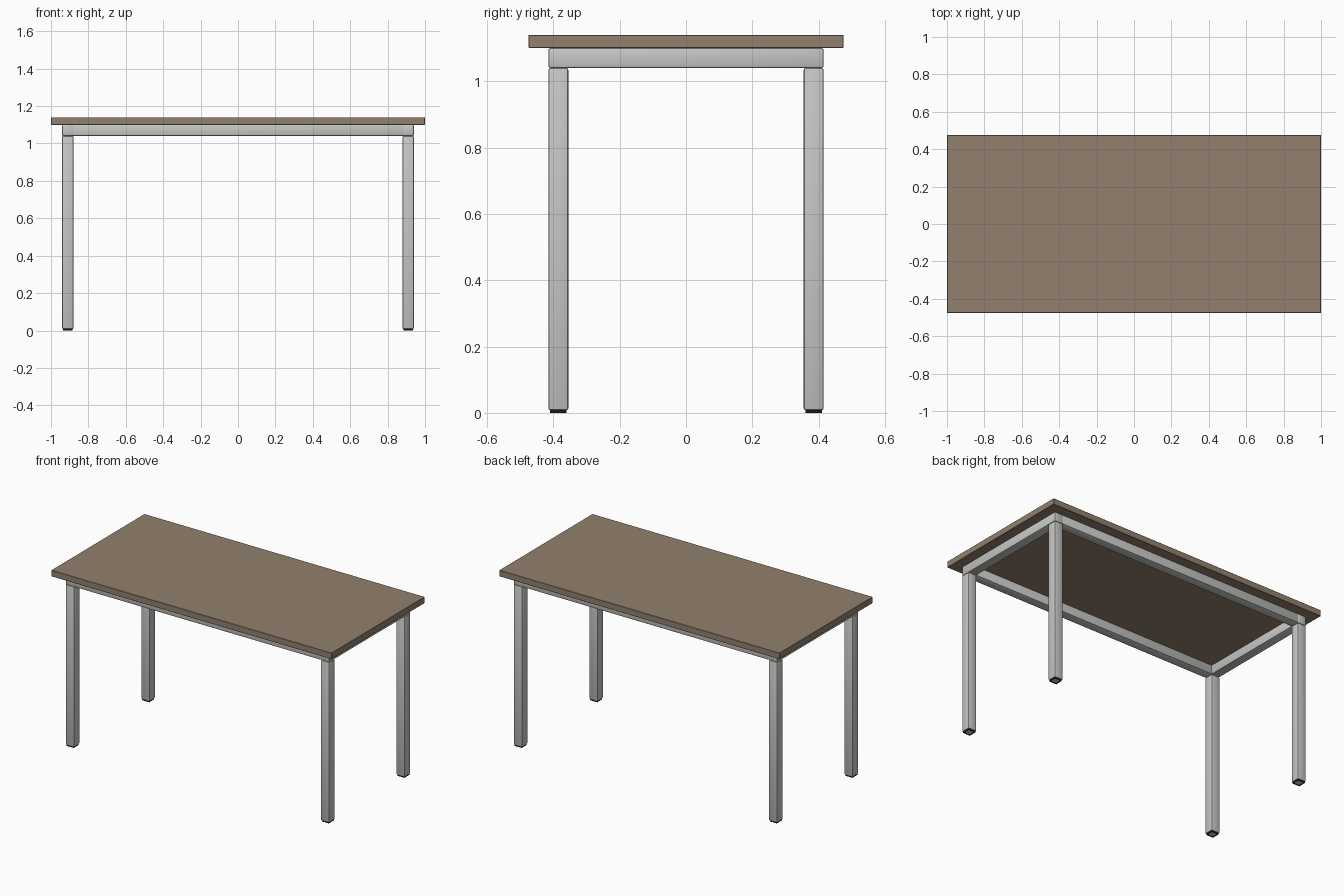
import bpy
import bmesh
from mathutils import Matrix

cube = bpy.data.objects.get("Cube")
if cube:
    bpy.data.objects.remove(cube, do_unlink=True)


def material(name, rgb):
    mat = bpy.data.materials.new(name)
    mat.use_nodes = True
    mat.diffuse_color = (*rgb, 1)
    mat.node_tree.nodes["Principled BSDF"].inputs["Base Color"].default_value = (*rgb, 1)
    return mat


wood = material("brown wood", (0.29, 0.22, 0.155))
metal = material("light grey metal", (0.57, 0.57, 0.56))
rubber = material("black rubber", (0.01, 0.01, 0.01))


def box(name, low, high, mat, bevel=0.0, segments=2):
    """Box between two corners, with softened edges."""
    size = [b - a for a, b in zip(low, high)]
    centre = [(a + b) / 2 for a, b in zip(low, high)]
    bm = bmesh.new()
    bmesh.ops.create_cube(bm, size=1, matrix=Matrix.Diagonal((*size, 1)))
    if bevel:
        bmesh.ops.bevel(bm, geom=bm.edges[:], offset=bevel, segments=segments,
                        affect='EDGES', profile=0.5)
    mesh = bpy.data.meshes.new(name)
    bm.to_mesh(mesh)
    bm.free()
    mesh.materials.append(mat)
    obj = bpy.data.objects.new(name, mesh)
    obj.location = centre
    bpy.context.collection.objects.link(obj)
    bpy.ops.object.select_all(action='DESELECT')
    obj.select_set(True)
    bpy.context.view_layer.objects.active = obj
    bpy.ops.object.shade_smooth_by_angle()
    return obj


def foot_pad(name, x, y):
    """Black square foot with a pale recessed centre."""
    bm = bmesh.new()
    bmesh.ops.create_cube(bm, size=1, matrix=Matrix.Diagonal((0.05, 0.05, 0.012, 1)))
    bottom = min(bm.faces, key=lambda f: f.calc_center_median().z)
    bmesh.ops.inset_region(bm, faces=[bottom], thickness=0.009)
    bottom.material_index = 1
    bmesh.ops.translate(bm, verts=bottom.verts[:], vec=(0, 0, 0.004))
    mesh = bpy.data.meshes.new(name)
    bm.to_mesh(mesh)
    bm.free()
    mesh.materials.append(rubber)
    mesh.materials.append(metal)
    obj = bpy.data.objects.new(name, mesh)
    obj.location = (x, y, 0.006)
    bpy.context.collection.objects.link(obj)


# Table top
box("table_top", (-1, -0.475, 1.10), (1, 0.475, 1.14), wood, 0.002, 1)

# Outer and inner lines of the frame
OUT_X, IN_X = 0.94, 0.88
OUT_Y, IN_Y = 0.415, 0.355
RAIL_Z, RAIL_TOP, LEG_Z = 1.04, 1.10, 0.008

# End rails run the full depth, long rails fit between them
for side, sx in (("left", 1), ("right", -1)):
    xs = sorted((sx * IN_X, sx * OUT_X))
    box(f"{side}_end_rail", (xs[0], -OUT_Y, RAIL_Z), (xs[1], OUT_Y, RAIL_TOP), metal, 0.006)
for end, sy in (("front", -1), ("back", 1)):
    ys = sorted((sy * IN_Y, sy * OUT_Y))
    box(f"{end}_long_rail", (-IN_X - 0.004, ys[0], RAIL_Z), (IN_X + 0.004, ys[1], RAIL_TOP),
        metal, 0.006)
    # Legs and feet
    for side, sx in (("left", 1), ("right", -1)):
        xs = sorted((sx * IN_X, sx * OUT_X))
        box(f"{end}_{side}_leg", (xs[0], ys[0], LEG_Z), (xs[1], ys[1], RAIL_Z), metal, 0.006)
        foot_pad(f"{end}_{side}_foot", sum(xs) / 2, sum(ys) / 2)
